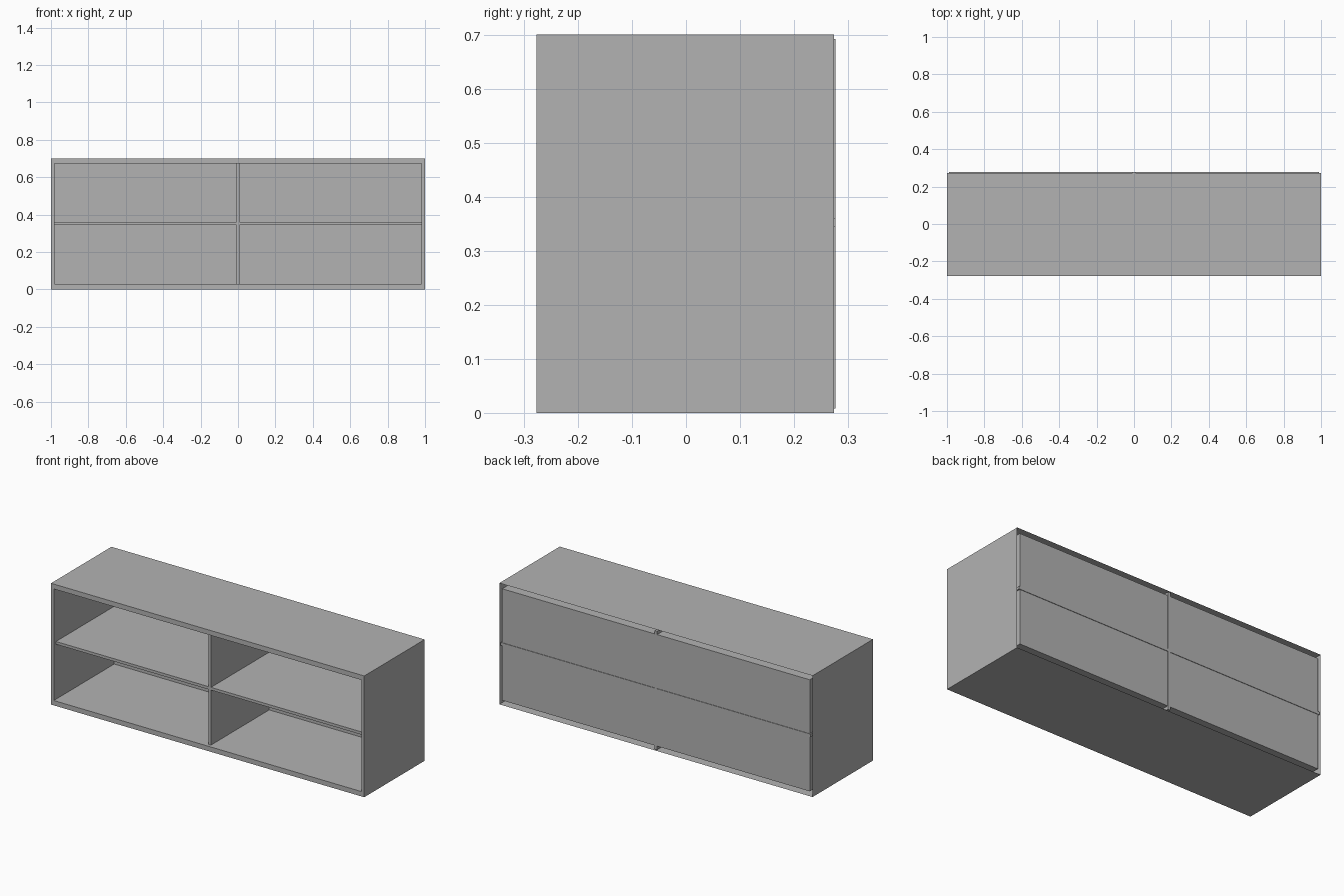
import bpy
import bmesh
from mathutils import Vector

cube = bpy.data.objects.get("Cube")
if cube:
    bpy.data.objects.remove(cube, do_unlink=True)

# Overall sizes
WIDTH, HEIGHT = 2.0, 0.70
FRONT, BACK = -0.277, 0.274
SIDE_T, PLATE_T = 0.025, 0.028

# Single painted finish
grey = bpy.data.materials.new("plain_grey")
grey.use_nodes = True
colour = (0.45, 0.45, 0.45, 1.0)
grey.diffuse_color = colour
grey.node_tree.nodes["Principled BSDF"].inputs["Base Color"].default_value = colour


def add_box(bm, low, high):
    """Add an axis-aligned box between two corners."""
    low, high = Vector(low), Vector(high)
    verts = bmesh.ops.create_cube(bm, size=1.0)["verts"]
    for v in verts:
        v.co = (low + high) / 2 + v.co * (high - low)


def finish(bm, name):
    """Turn the bmesh into a named, flat-shaded object."""
    mesh = bpy.data.meshes.new(name)
    bm.to_mesh(mesh)
    bm.free()
    mesh.materials.append(grey)
    obj = bpy.data.objects.new(name, mesh)
    bpy.context.collection.objects.link(obj)
    return obj


def board(name, low, high):
    bm = bmesh.new()
    add_box(bm, low, high)
    return finish(bm, name)


# Cabinet shell: hollow walls open at the rear, with a pocket sunk from the front
bm = bmesh.new()
add_box(bm, (-WIDTH / 2, FRONT, 0), (WIDTH / 2, BACK, HEIGHT))
bm.normal_update()
front = next(f for f in bm.faces if f.normal.y < -0.9)
rear = next(f for f in bm.faces if f.normal.y > 0.9)
bmesh.ops.delete(bm, geom=[rear], context='FACES_ONLY')

# Front rim around the opening
bmesh.ops.inset_region(bm, faces=[front], thickness=SIDE_T)
for v in front.verts:
    v.co.z = PLATE_T if v.co.z < HEIGHT / 2 else HEIGHT - PLATE_T

# Inner walls and back panel
pocket = bmesh.ops.extrude_discrete_faces(bm, faces=[front])["faces"][0]
for v in pocket.verts:
    v.co.y = BACK
finish(bm, "cabinet_shell")

# Centre divider and shelf, let into the hollow walls
board("centre_divider", (-0.0075, -0.258, 0.008), (0.0075, 0.277, 0.692))
board("shelf", (-0.99, -0.257, 0.345), (0.99, 0.277, 0.361))
